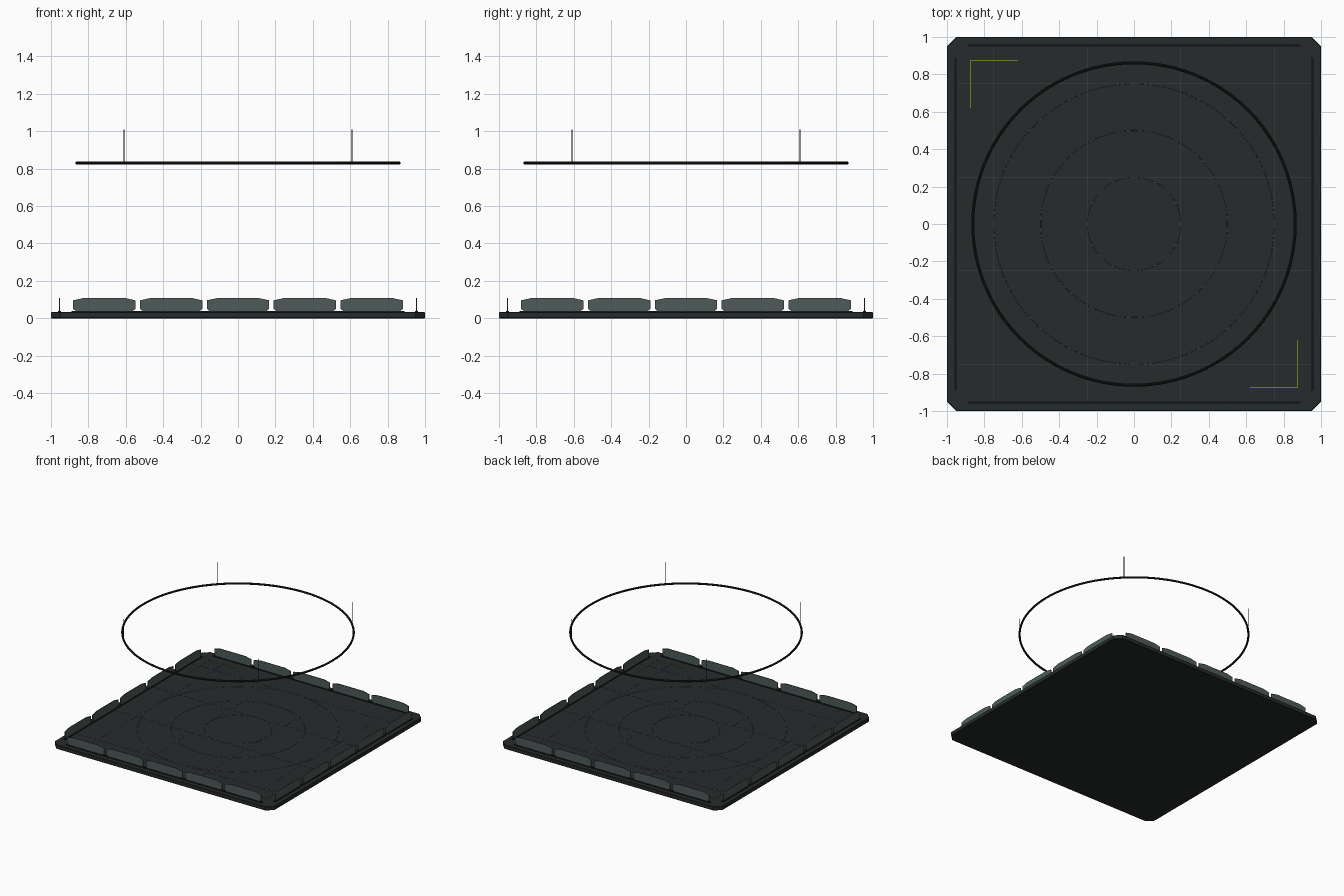
import bpy, bmesh, math
from mathutils import Matrix

if "Cube" in bpy.data.objects:
    bpy.data.objects.remove(bpy.data.objects["Cube"])


def material(name, rgb):
    m = bpy.data.materials.new(name)
    m.diffuse_color = (*rgb, 1)
    m.use_nodes = True
    m.node_tree.nodes["Principled BSDF"].inputs["Base Color"].default_value = m.diffuse_color
    return m


FLOOR = material("dark_floor", (0.019, 0.024, 0.024))
BLACK = material("black_metal", (0.01, 0.011, 0.012))
GLASS = material("grey_glass", (0.075, 0.105, 0.1))
LINE = material("faint_line", (0.05, 0.06, 0.06))
YELLOW = material("yellow_mark", (0.2, 0.2, 0.01))


def finish(name, bm, mat):
    bmesh.ops.recalc_face_normals(bm, faces=bm.faces)
    me = bpy.data.meshes.new(name)
    bm.to_mesh(me)
    bm.free()
    me.materials.append(mat)
    ob = bpy.data.objects.new(name, me)
    bpy.context.collection.objects.link(ob)
    return ob


def box(name, center, size, mat):
    bm = bmesh.new()
    bmesh.ops.create_cube(bm, size=1, matrix=Matrix.Translation(center) @ Matrix.Diagonal((*size, 1)))
    return finish(name, bm, mat)


def prism(name, points, offset, mat):
    bm = bmesh.new()
    face = bm.faces.new([bm.verts.new(p) for p in points])
    ext = bmesh.ops.extrude_face_region(bm, geom=[face], use_keep_orig=True)
    bmesh.ops.translate(bm, vec=offset, verts=[v for v in ext["geom"] if isinstance(v, bmesh.types.BMVert)])
    return finish(name, bm, mat)


def chamfered_square(half, cut, z):
    a, b = half, half - cut
    return [(a, b, z), (b, a, z), (-b, a, z), (-a, b, z), (-a, -b, z), (-b, -a, z), (b, -a, z), (a, -b, z)]


# Floor plate with chamfered corners and a softened edge
plate = prism("floor_plate", chamfered_square(1, 0.05, 0), (0, 0, 0.033), FLOOR)
bev = plate.modifiers.new("edge", "BEVEL")
bev.width, bev.segments, bev.limit_method = 0.003, 1, "ANGLE"
bev.angle_limit = math.radians(60)
TOP = 0.033

# Floor grid lines
for c in (-0.75, -0.25, 0.25, 0.75):
    box("grid_line_x", (0, c, TOP), (1.88, 0.0025, 0.002), LINE)
    box("grid_line_y", (c, 0, TOP), (0.0025, 1.88, 0.002), LINE)


def torus(name, radius, tube, z, sides, mat):
    bpy.ops.mesh.primitive_torus_add(major_radius=radius, minor_radius=tube, major_segments=96,
                                     minor_segments=sides, location=(0, 0, z))
    ob = bpy.context.object
    ob.name = name
    ob.data.materials.append(mat)
    bpy.ops.object.shade_smooth_by_angle()
    return ob


# Floor circles and the hanging ring
for r in (0.25, 0.5, 0.75):
    torus("floor_circle", r, 0.0015, TOP, 6, LINE)
torus("hanging_ring", 0.862, 0.008, 0.83, 10, BLACK)

# Thin suspension rods above the ring
for sx in (-1, 1):
    for sy in (-1, 1):
        bpy.ops.mesh.primitive_cylinder_add(vertices=8, radius=0.0025, depth=0.18,
                                            location=(sx * 0.61, sy * 0.61, 0.92))
        bpy.context.object.name = "suspension_rod"
        bpy.context.object.data.materials.append(BLACK)

# Corner marks at two opposite corners
for s in (-1, 1):
    box("corner_mark_x", (s * 0.748, -s * 0.874, TOP + 0.001), (0.255, 0.004, 0.003), YELLOW)
    box("corner_mark_y", (s * 0.874, -s * 0.748, TOP + 0.001), (0.004, 0.255, 0.003), YELLOW)

# Border panels: five on each side, each standing in a low rail
W, THICK, DIST = 0.1665, 0.006, 0.955
for side in range(4):
    turn = Matrix.Rotation(side * math.pi / 2, 4, "Z")
    rail = box("panel_rail", (0, -DIST, TOP + 0.003), (1.78, 0.016, 0.006), BLACK)
    rail.matrix_world = turn
    for i in range(-2, 3):
        x = i * 0.3575
        half = [(W - 0.02, 0.034), (W, 0.05), (W, 0.096), (W - 0.055, 0.108)]
        pts = [(x + px, -DIST - THICK / 2, z) for px, z in half]
        pts += [(x - px, -DIST - THICK / 2, z) for px, z in reversed(half)]
        panel = prism("border_panel", pts, (0, THICK, 0), GLASS)
        panel.matrix_world = turn
